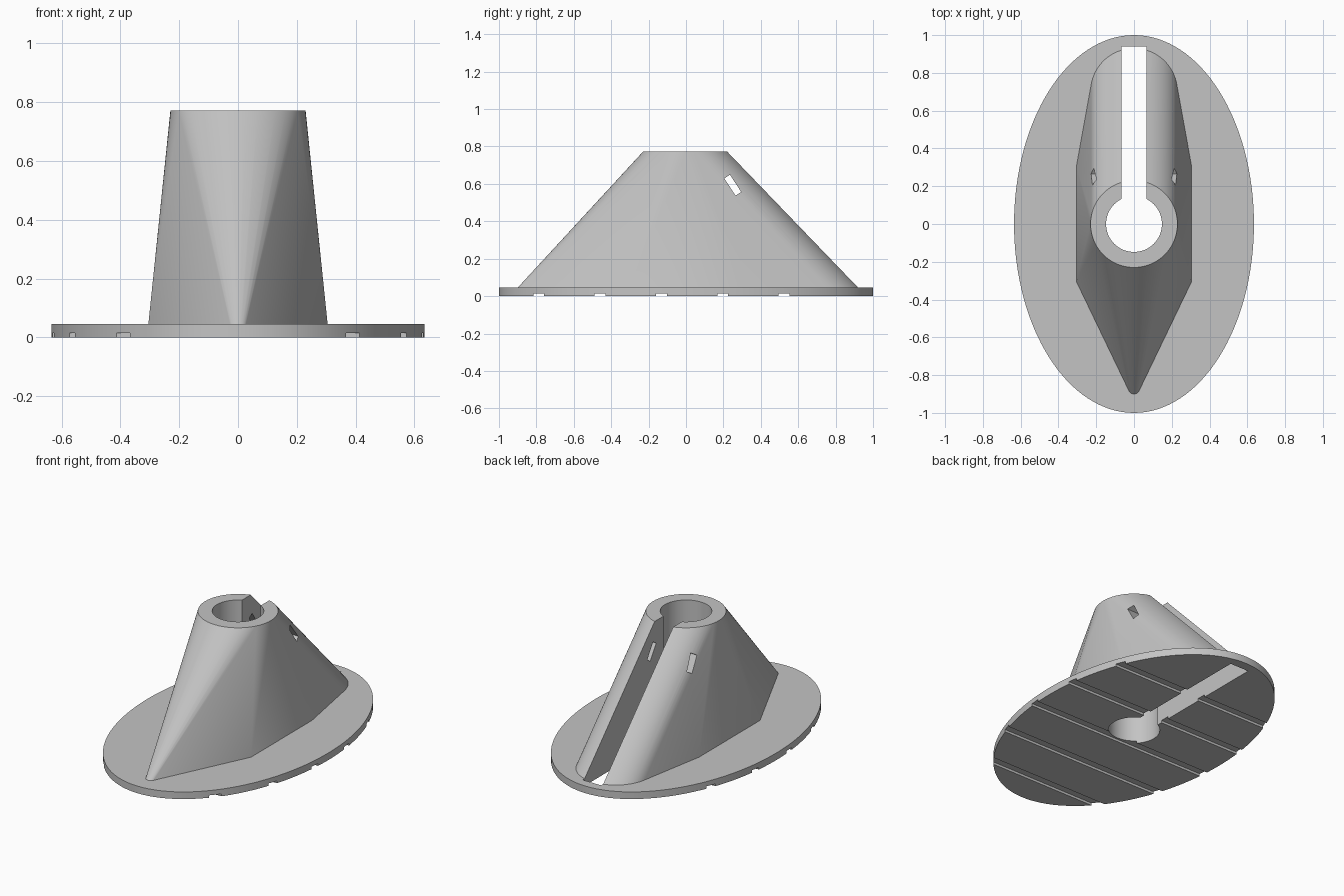
import bpy
import bmesh
import math
from mathutils import Matrix

cube = bpy.data.objects.get("Cube")
if cube:
    bpy.data.objects.remove(cube, do_unlink=True)

GREY = (0.55, 0.55, 0.55, 1.0)
mat = bpy.data.materials.new("plain grey")
mat.use_nodes = True
mat.diffuse_color = GREY
mat.node_tree.nodes["Principled BSDF"].inputs["Base Color"].default_value = GREY

PLATE_TOP, TOP = 0.045, 0.772


def add_object(name, bm):
    bmesh.ops.recalc_face_normals(bm, faces=bm.faces)
    mesh = bpy.data.meshes.new(name)
    bm.to_mesh(mesh)
    bm.free()
    mesh.materials.append(mat)
    ob = bpy.data.objects.new(name, mesh)
    bpy.context.collection.objects.link(ob)
    return ob


def box(name, size, centre, tilt=0.0):
    bm = bmesh.new()
    m = Matrix.Translation(centre) @ Matrix.Rotation(tilt, 4, 'X') @ Matrix.Diagonal((*size, 1))
    bmesh.ops.create_cube(bm, size=1, matrix=m)
    return add_object(name, bm)


def cylinder(name, rx, ry, z0, z1, segments):
    bm = bmesh.new()
    m = Matrix.Translation((0, 0, (z0 + z1) / 2)) @ Matrix.Diagonal((rx, ry, z1 - z0, 1))
    bmesh.ops.create_cone(bm, cap_ends=True, segments=segments,
                          radius1=1, radius2=1, depth=1, matrix=m)
    return add_object(name, bm)


def arc(cy, r, a0, a1, n):
    angles = [math.radians(a0 + (a1 - a0) * i / n) for i in range(n + 1)]
    return [(r * math.cos(a), cy + r * math.sin(a)) for a in angles]


def combine(target, tool, operation):
    mod = target.modifiers.new(operation.lower(), 'BOOLEAN')
    mod.operation = operation
    mod.solver = 'EXACT'
    mod.object = tool
    bpy.context.view_layer.objects.active = target
    bpy.ops.object.modifier_apply(modifier=mod.name)
    bpy.data.objects.remove(tool, do_unlink=True)


# Oval base plate
plate = cylinder("base_plate", 0.635, 1.0, 0, PLATE_TOP, 128)

# Tapered tower: hull from a boat-shaped footprint to a round top
foot = arc(0.70, 0.23, 9, 171, 32) + arc(-0.87, 0.03, 205, 335, 10)
foot += [(sx * 0.305, sy * 0.305) for sx in (-1, 1) for sy in (-1, 1)]
rim = arc(0, 0.23, 0, 354.375, 63)
bm = bmesh.new()
for outline, z in ((foot, 0.025), (foot, PLATE_TOP), (rim, TOP)):
    for x, y in outline:
        bm.verts.new((x, y, z))
bmesh.ops.convex_hull(bm, input=bm.verts)
bmesh.ops.dissolve_limit(bm, angle_limit=0.001, verts=bm.verts, edges=bm.edges)
body = add_object("slotted_tower_mount", bm)
combine(body, plate, 'UNION')

# Central bore and the open slot to the rear
combine(body, cylinder("bore_cutter", 0.148, 0.148, -0.1, 0.9, 64), 'DIFFERENCE')
combine(body, box("slot_cutter", (0.13, 0.94, 1.2), (0, 0.47, 0.4)), 'DIFFERENCE')

# Tilted strap hole through both walls
combine(body, box("strap_hole_cutter", (1, 0.036, 0.11), (0, 0.25, 0.593), math.radians(33)),
        'DIFFERENCE')

# Shallow grooves across the underside
for i in range(5):
    combine(body, box("groove_cutter", (2, 0.058, 0.03), (0, -0.787 + 0.3277 * i, 0)),
            'DIFFERENCE')

# Smooth shading with sharp edges kept
bpy.ops.object.select_all(action='DESELECT')
body.select_set(True)
bpy.context.view_layer.objects.active = body
bpy.ops.object.shade_smooth_by_angle(angle=math.radians(30))
